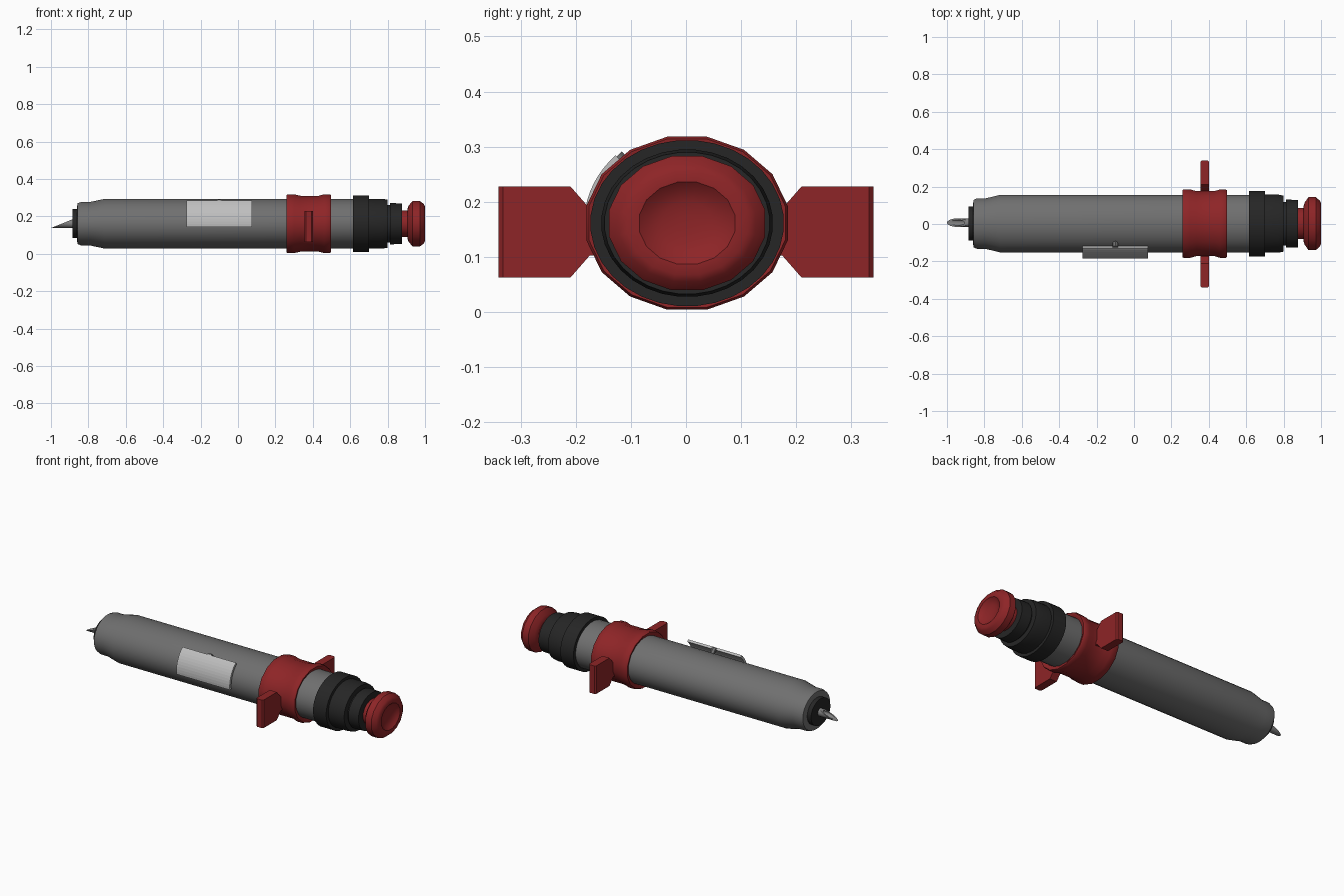
import bpy, bmesh, math
from mathutils import Vector

if "Cube" in bpy.data.objects:
    bpy.data.objects.remove(bpy.data.objects["Cube"])

CY, CZ = 0.002, 0.161      # long axis of the tube
WIDE = 1.165               # cross-section is wider than tall


def material(name, rgb):
    m = bpy.data.materials.new(name)
    m.use_nodes = True
    m.diffuse_color = (*rgb, 1)
    bsdf = next(n for n in m.node_tree.nodes if n.type == 'BSDF_PRINCIPLED')
    bsdf.inputs["Base Color"].default_value = (*rgb, 1)
    bsdf.inputs["Roughness"].default_value = 0.6
    return m


GREY = material("body grey", (0.16, 0.16, 0.16))
BLACK = material("rubber black", (0.019, 0.019, 0.019))
RED = material("dark red", (0.27, 0.018, 0.020))
LIGHT = material("light grey", (0.52, 0.52, 0.52))
STEEL = material("needle grey", (0.22, 0.22, 0.22))


def finish(name, bm, mat, smooth=None):
    bmesh.ops.recalc_face_normals(bm, faces=bm.faces)
    mesh = bpy.data.meshes.new(name)
    bm.to_mesh(mesh)
    bm.free()
    mesh.materials.append(mat)
    ob = bpy.data.objects.new(name, mesh)
    bpy.context.collection.objects.link(ob)
    if smooth:
        bpy.ops.object.select_all(action='DESELECT')
        ob.select_set(True)
        bpy.context.view_layer.objects.active = ob
        bpy.ops.object.shade_smooth_by_angle(angle=math.radians(smooth))
    return ob


def lathe(name, profile, mat, sides=32, closed=False, smooth=30):
    """Elliptical turning along x; profile is (x, half height) pairs."""
    bm = bmesh.new()
    rings = []
    for x, r in profile:
        angles = [2 * math.pi * (i + 0.5) / sides for i in range(sides)]
        rings.append([bm.verts.new((x, CY + r * WIDE * math.sin(a), CZ + r * math.cos(a)))
                      for a in angles])
    pairs = list(zip(rings, rings[1:]))
    if closed:
        pairs.append((rings[-1], rings[0]))
    else:
        bm.faces.new(rings[0])
        bm.faces.new(rings[-1])
    for a, b in pairs:
        for i in range(sides):
            j = (i + 1) % sides
            bm.faces.new((a[i], a[j], b[j], b[i]))
    return finish(name, bm, mat, smooth)


def prism(name, outline, low, high, axis, mat, bevel=0):
    """Extrude a 2D outline along the x axis (axis 0) or the y axis (axis 1)."""
    bm = bmesh.new()

    def point(u, v, d):
        return (d, u, v) if axis == 0 else (u, d, v)
    a = [bm.verts.new(point(u, v, low)) for u, v in outline]
    b = [bm.verts.new(point(u, v, high)) for u, v in outline]
    bm.faces.new(a)
    bm.faces.new(b)
    for i in range(len(a)):
        j = (i + 1) % len(a)
        bm.faces.new((a[i], a[j], b[j], b[i]))
    if bevel:
        bmesh.ops.recalc_face_normals(bm, faces=bm.faces)
        tip = max(abs(u) for u, v in outline)
        edges = [e for e in bm.edges if all(abs(abs(w.co.y) - tip) < 1e-4 for w in e.verts)
                 and abs(e.verts[0].co.x - e.verts[1].co.x) < 1e-4]
        bmesh.ops.bevel(bm, geom=edges, offset=bevel, segments=1, affect='EDGES')
    return finish(name, bm, mat)


# Main tube with a shouldered nose
lathe("body_tube", [(-0.86, 0.095), (-0.857, 0.110), (-0.84, 0.116), (-0.795, 0.116),
                    (-0.715, 0.133), (0.63, 0.133)], GREY)
lathe("nose_cap", [(-0.885, 0.078), (-0.85, 0.078)], BLACK)

# Stepped rubber grip
lathe("grip", [(0.614, 0.151), (0.70, 0.151), (0.70, 0.134), (0.77, 0.134),
               (0.80, 0.129), (0.80, 0.100), (0.812, 0.100), (0.812, 0.111),
               (0.877, 0.109), (0.877, 0.06)], BLACK)

# Plunger neck and dished knob
lathe("plunger_neck", [(0.87, 0.073), (0.92, 0.073)], RED, sides=16)
lathe("plunger_knob", [(0.905, 0.078), (0.912, 0.098), (0.933, 0.124), (0.972, 0.124),
                       (0.993, 0.108), (1.0, 0.095), (1.0, 0.076), (0.988, 0.062),
                       (0.980, 0.04), (0.977, 0.015)], RED, sides=16, smooth=35)

# Collar with a waist, and two flared finger grips
lathe("collar", [(0.272, 0.128), (0.258, 0.150), (0.258, 0.156), (0.265, 0.160), (0.30, 0.160),
                 (0.335, 0.152), (0.43, 0.152), (0.46, 0.160), (0.490, 0.160),
                 (0.497, 0.156), (0.497, 0.150), (0.483, 0.128)],
      RED, sides=16, closed=True, smooth=35)
for side, label in ((1, "back"), (-1, "front")):
    outline = [(0.14, 0.102), (0.175, 0.102), (0.21, 0.062), (0.34, 0.062),
               (0.34, 0.228), (0.21, 0.228), (0.175, 0.188), (0.14, 0.188)]
    prism(label + "_finger_grip", [(side * y, z) for y, z in outline],
          0.355, 0.402, 0, RED, bevel=0.008)

# Curved plate standing off the front of the tube, with its post
arc = [math.radians(-6 + 52 * i / 10) for i in range(11)]
outer = [(CY - 0.187 * math.cos(a), CZ + 0.171 * math.sin(a)) for a in arc]
inner = [(CY - 0.173 * math.cos(a), CZ + 0.158 * math.sin(a)) for a in arc]
prism("side_plate", outer + inner[::-1], -0.275, 0.075, 0, LIGHT)
bm = bmesh.new()
bmesh.ops.create_cone(bm, cap_ends=True, segments=12, radius1=0.014, radius2=0.014, depth=0.06)
direction = Vector((0, -0.72, 0.70))
turn = Vector((0, 0, 1)).rotation_difference(direction).to_matrix()
bmesh.ops.rotate(bm, verts=bm.verts, cent=(0, 0, 0), matrix=turn)
bmesh.ops.translate(bm, verts=bm.verts, vec=(-0.10, -0.105, 0.26))
finish("plate_post", bm, GREY, 30)

# Hollow needle with a slanted tip
bm = bmesh.new()
loops = []
for radius, tip in ((0.023, False), (0.023, True), (0.015, True), (0.015, False)):
    loop = []
    for i in range(16):
        a = 2 * math.pi * i / 16
        h = radius * math.sin(a)
        x = -0.943 + h * 57 / 23 if tip else -0.875
        loop.append(bm.verts.new((x, CY + 0.005 + radius * math.cos(a), CZ + h)))
    loops.append(loop)
for a, b in zip(loops, loops[1:]):
    for i in range(16):
        j = (i + 1) % 16
        bm.faces.new((a[i], a[j], b[j], b[i]))
finish("needle", bm, STEEL, 30)
